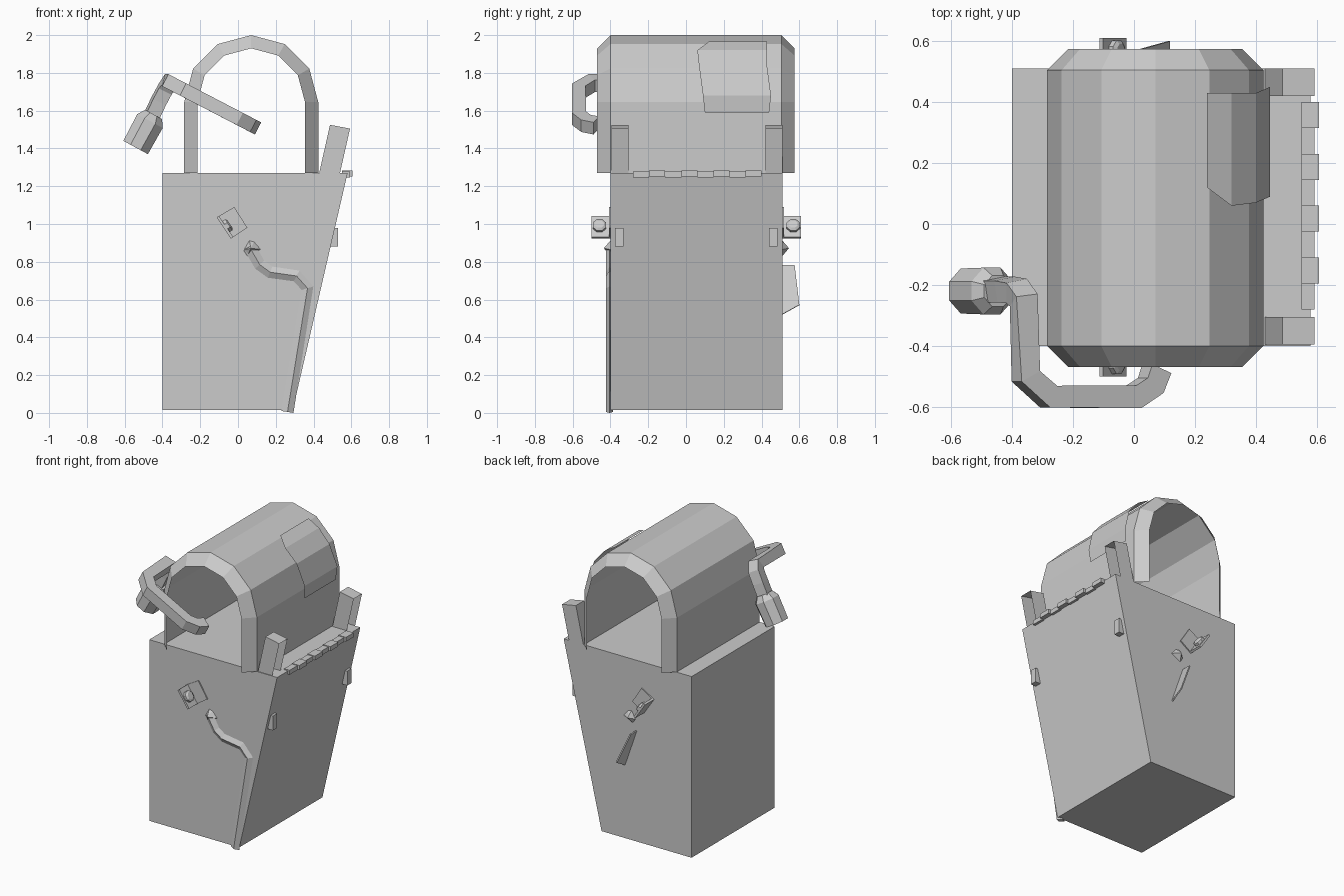
import bpy, math
from mathutils import Vector

if "Cube" in bpy.data.objects:
    bpy.data.objects.remove(bpy.data.objects["Cube"])

grey = bpy.data.materials.new("plain_grey")
grey.diffuse_color = (0.6, 0.6, 0.6, 1)
grey.use_nodes = True
grey.node_tree.nodes["Principled BSDF"].inputs["Base Color"].default_value = grey.diffuse_color
MID = 0.055  # y of the body's middle, used to mirror front parts to the back


def make(name, verts, faces):
    me = bpy.data.meshes.new(name)
    me.from_pydata([tuple(v) for v in verts], [], faces)
    me.materials.append(grey)
    ob = bpy.data.objects.new(name, me)
    bpy.context.collection.objects.link(ob)
    return ob


def prism(name, profile, y0, y1, skip=()):
    """Extrude an anticlockwise (x, z) profile along y, leaving out some side faces."""
    n = len(profile)
    verts = [(x, y0, z) for x, z in profile] + [(x, y1, z) for x, z in profile]
    faces = [tuple(range(n)), tuple(range(2 * n - 1, n - 1, -1))]
    faces += [(i, i + n, (i + 1) % n + n, (i + 1) % n) for i in range(n) if i not in skip]
    return make(name, verts, faces)


def loft(name, rings, caps=True):
    n = len(rings[0])
    verts = [v for r in rings for v in r]
    faces = [(k * n + i, k * n + (i + 1) % n, (k + 1) * n + (i + 1) % n, (k + 1) * n + i)
             for k in range(len(rings) - 1) for i in range(n)]
    if caps:
        faces += [tuple(reversed(range(n))), tuple(range(len(verts) - n, len(verts)))]
    return make(name, verts, faces)


def sweep(name, path, normal, half_w, half_h, diamond=False):
    """Sweep a four-sided section along a path, carrying the frame round bends."""
    pts = [Vector(p) for p in path]
    dirs = [(b - a).normalized() for a, b in zip(pts, pts[1:])]
    tans = [dirs[0]] + [(a + b).normalized() for a, b in zip(dirs, dirs[1:])] + [dirs[-1]]
    up, prev, rings = Vector(normal).normalized(), tans[0], []
    section = [(-1, 0), (0, -1), (1, 0), (0, 1)] if diamond else [(-1, -1), (1, -1), (1, 1), (-1, 1)]
    for i, (p, t) in enumerate(zip(pts, tans)):
        up = prev.rotation_difference(t) @ up
        up = (up - t * up.dot(t)).normalized()
        side = up.cross(t)
        prev = t
        rings.append([p + side * half_w * a + up * half_h * b for a, b in section])
    return loft(name, rings)


def rods(name, centres_radii, sides, axis):
    """Turned part: regular rings along an axis."""
    a = Vector(axis).normalized()
    u = a.cross(Vector((0, 1, 0))).normalized() if abs(a.y) < 0.9 else Vector((1, 0, 0))
    v = a.cross(u)
    rings = []
    for c, r in centres_radii:
        rings.append([Vector(c) + u * r * math.cos(2 * math.pi * (i + .5) / sides)
                      + v * r * math.sin(2 * math.pi * (i + .5) / sides) for i in range(sides)])
    return loft(name, rings)


# Tapered body
prism("body", [(-0.40, 0.015), (0.29, 0.015), (0.58, 1.27), (-0.40, 1.27)], -0.40, 0.51)


# Open arched hood with chamfered rims
def arch(r, y):
    pts = [(0.07 + r, y, 1.27)]
    pts += [(0.07 + r * math.cos(i * math.pi / 6), y, 1.645 + r * math.sin(i * math.pi / 6)) for i in range(7)]
    return pts + [(0.07 - r, y, 1.27)]


hood = [arch(0.285, -0.47), arch(0.355, -0.40), arch(0.355, 0.505), arch(0.285, 0.575)]
n = len(hood[0])
make("arched_hood", [v for r in hood for v in r],
     [(k * n + i, (k + 1) * n + i, (k + 1) * n + i + 1, k * n + i + 1) for k in range(3) for i in range(n - 1)])

# Bent patch plate on the hood
rows = [(0.24, 1.965, 0.12, 0.43), (0.32, 1.92, 0.06, 0.43), (0.40, 1.83, 0.07, 0.43),
        (0.447, 1.68, 0.09, 0.45), (0.44, 1.59, 0.10, 0.44)]
make("hood_patch", [(x, y, z) for x, z, ya, yb in rows for y in (ya, yb)],
     [(2 * i, 2 * i + 2, 2 * i + 3, 2 * i + 1) for i in range(4)])

# Upright ears on the right edge (open towards the right and below)
for label, y0, y1 in (("front", -0.395, -0.305), ("back", 0.42, 0.51)):
    prism(label + "_ear", [(0.43, 1.27), (0.54, 1.27), (0.593, 1.505), (0.487, 1.525)], y0, y1, skip=(0, 1))

# Hinge knuckles along the right edge
for i in range(8):
    y = -0.28 + i * 0.085
    out, dz = (0.607, 0.0) if i % 2 else (0.592, -0.005)
    prism("hinge_knuckle", [(0.55, 1.252 + dz), (out, 1.252 + dz), (out, 1.282 + dz), (0.55, 1.282 + dz)],
          y, y + 0.085)

# Small stops on the right side
for y in (-0.375, 0.44):
    prism("side_stop", [(0.47, 0.88), (0.53, 0.88), (0.53, 0.98), (0.49, 0.98)], y, y + 0.045)

# Angle brackets, bolts and plugs, front and back
for label, s, y in (("front", -1, -0.40), ("back", 1, 0.51)):
    a, b, c, d = (-0.113, 1.035), (-0.02, 1.09), (0.05, 0.98), (-0.037, 0.922)
    for part, quad, depth in (("flange", [d, c, b, a], 0.008),
                              ("wall", [d, (d[0] + .012, d[1] + .008), (a[0] + .012, a[1] + .008), a], 0.10)):
        prism(label + "_bracket_" + part, quad, y, y + s * depth)
    mid = Vector((-0.066, y + s * 0.058, 0.985))
    ax = Vector((0.84, 0, 0.54))
    rods(label + "_bolt", [(mid, 0.038), (mid + ax * 0.02, 0.038), (mid + ax * 0.028, 0.025)], 8, ax)
    rim = [(0.03, 0.86), (0.05, 0.83), (0.12, 0.865), (0.085, 0.905), (0.06, 0.912)]
    make(label + "_plug", [(x, y, z) for x, z in rim] + [(0.068, y + s * 0.035, 0.872)],
         [(i, (i + 1) % 5, 5) for i in range(5)])

# Cable down the front
sweep("cable", [(0.06, -0.405, 0.88), (0.115, -0.405, 0.785), (0.17, -0.405, 0.745), (0.31, -0.405, 0.725),
                (0.368, -0.405, 0.66), (0.262, -0.405, 0.005)], (0, -1, 0), 0.032, 0.018, diamond=True)

# Slanted fin on the back
fin = [(0.02, 0.51, 0.78), (0.02, 0.575, 0.78), (0.11, 0.60, 0.57), (0.11, 0.51, 0.52)]
make("back_fin", fin + [(x + .008, y, z + .003) for x, y, z in fin],
     [(0, 1, 2, 3), (7, 6, 5, 4)] + [(i, i + 4, (i + 1) % 4 + 4, (i + 1) % 4) for i in range(4)])

# Bent crank arm
flat = [(0.075, -0.475), (0.055, -0.53), (0.0, -0.567), (-0.28, -0.567), (-0.355, -0.50), (-0.362, -0.25)]
path = [(x, y, 1.535 - 0.52 * (x - 0.05)) for x, y in flat]
path += [(-0.385, -0.22, 1.715), (-0.42, -0.215, 1.65), (-0.46, -0.215, 1.565)]
sweep("crank_arm", path, (0.46, 0, 0.89), 0.038, 0.036)

# Octagonal knob on the crank
top, low = Vector((-0.447, -0.22, 1.58)), Vector((-0.542, -0.22, 1.405))
rods("crank_knob", [(top, 0.055), (top.lerp(low, 0.2), 0.083), (low, 0.08)], 8, low - top)

# Consistent outward faces on closed parts
import bmesh
for ob in bpy.data.objects:
    bm = bmesh.new()
    bm.from_mesh(ob.data)
    bmesh.ops.recalc_face_normals(bm, faces=bm.faces)
    bm.to_mesh(ob.data)
    bm.free()
